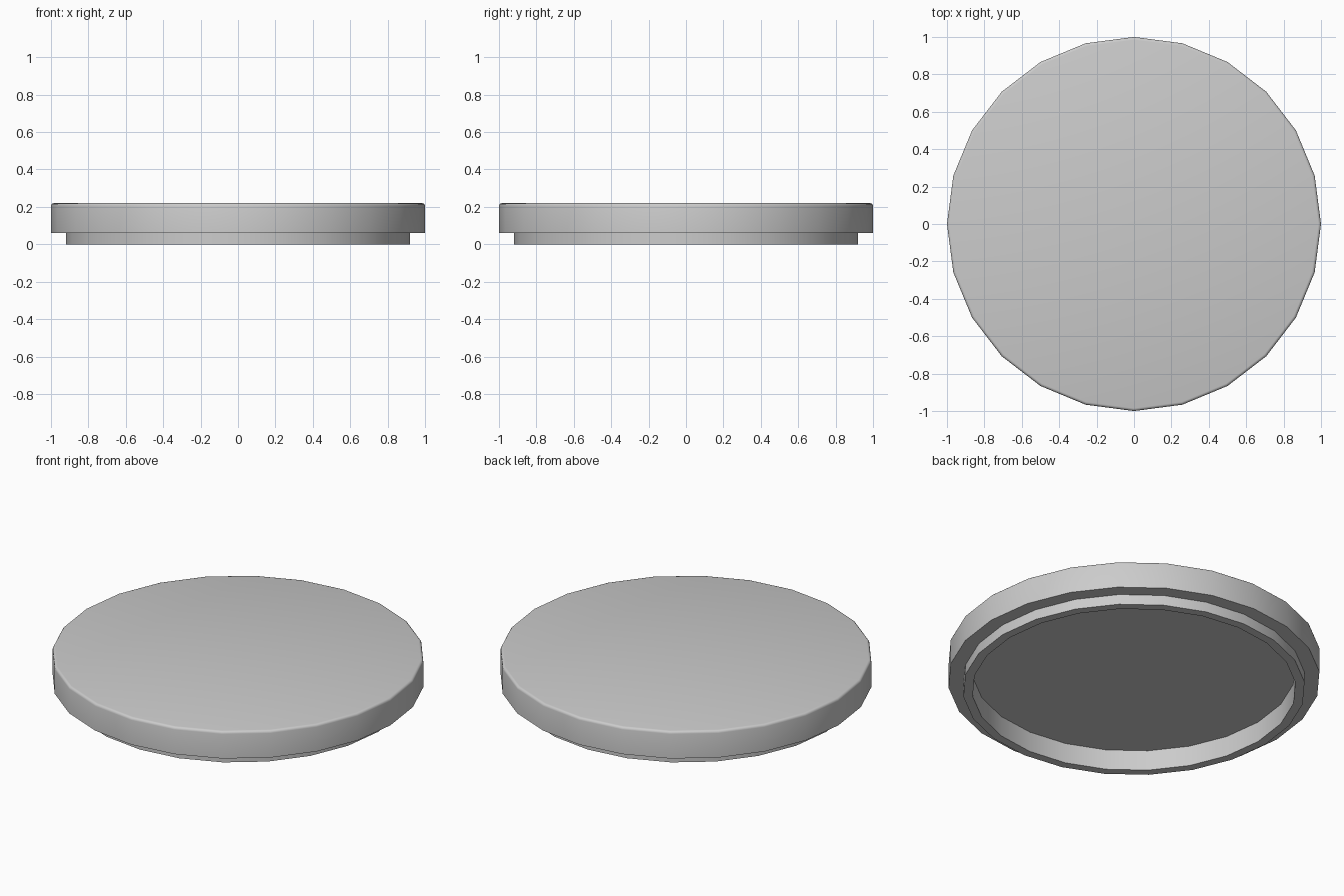
import bpy, bmesh, math

if "Cube" in bpy.data.objects:
    bpy.data.objects.remove(bpy.data.objects["Cube"])

SIDES = 24

# Half cross-section (radius, height), from the recess ceiling round to the top
profile = [(0.87, 0.12), (0.87, 0.0), (0.92, 0.0), (0.92, 0.06), (1.0, 0.06)]
BEVEL, TOP = 0.015, 0.22
for i in range(4):  # softened top edge
    a = math.radians(30 * i)
    profile.append((1 - BEVEL + BEVEL * math.cos(a), TOP - BEVEL + BEVEL * math.sin(a)))

# Revolve the profile into faceted rings
bm = bmesh.new()
rings = []
for r, z in profile:
    rings.append([bm.verts.new((r * math.cos(math.tau * k / SIDES),
                                r * math.sin(math.tau * k / SIDES), z))
                  for k in range(SIDES)])
for lo, hi in zip(rings, rings[1:]):
    for k in range(SIDES):
        n = (k + 1) % SIDES
        bm.faces.new((lo[k], lo[n], hi[n], hi[k]))

# Recess ceiling and top cover
bm.faces.new(rings[0])
bm.faces.new(rings[-1])
bmesh.ops.recalc_face_normals(bm, faces=bm.faces[:])

mesh = bpy.data.meshes.new("round_lid")
bm.to_mesh(mesh)
bm.free()
lid = bpy.data.objects.new("round_lid", mesh)
bpy.context.collection.objects.link(lid)
bpy.context.view_layer.objects.active = lid
lid.select_set(True)
bpy.ops.object.shade_smooth_by_angle(angle=math.radians(35))
